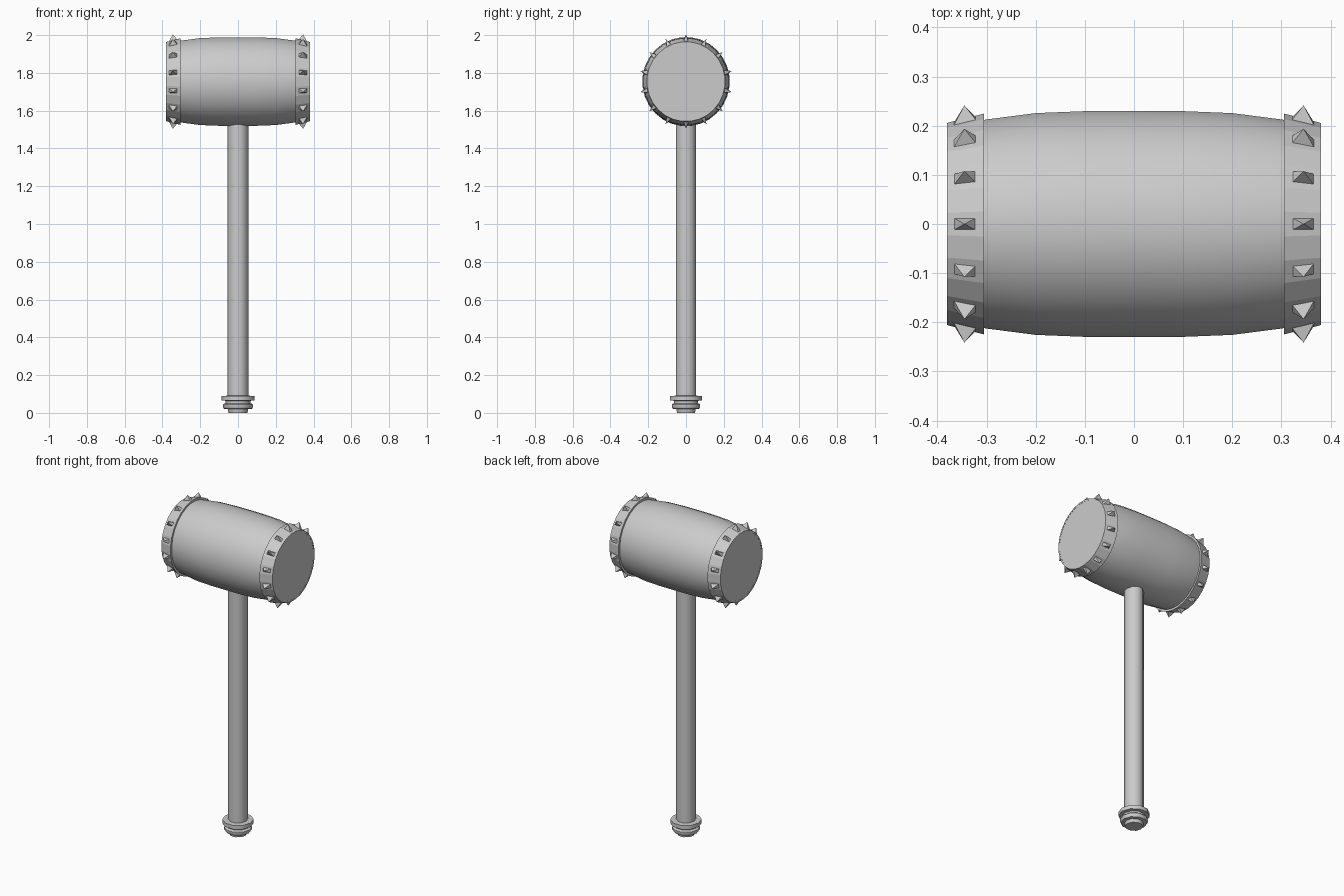
import bpy, bmesh, math
from mathutils import Matrix, Vector

if "Cube" in bpy.data.objects:
    bpy.data.objects.remove(bpy.data.objects["Cube"])

HEAD_Z = 1.754
HEAD_SQUASH = 1.02   # the head is slightly taller than deep


def make(name, bm, smooth=None):
    bmesh.ops.recalc_face_normals(bm, faces=bm.faces)
    me = bpy.data.meshes.new(name)
    bm.to_mesh(me)
    bm.free()
    ob = bpy.data.objects.new(name, me)
    bpy.context.collection.objects.link(ob)
    if smooth:
        bpy.ops.object.select_all(action='DESELECT')
        ob.select_set(True)
        bpy.context.view_layer.objects.active = ob
        bpy.ops.object.shade_smooth_by_angle(angle=math.radians(smooth))
    return ob


def lathe(profile, sides, matrix, offset=0.0, closed=False):
    """Spin (radius, height) points round z, then place with matrix."""
    bm = bmesh.new()
    rings = []
    for r, h in profile:
        ring = []
        for i in range(sides):
            a = 2 * math.pi * (i + offset) / sides
            ring.append(bm.verts.new(matrix @ Vector((r * math.cos(a), r * math.sin(a), h))))
        rings.append(ring)
    pairs = list(zip(rings, rings[1:]))
    if closed:
        pairs.append((rings[-1], rings[0]))
    for lo, hi in pairs:
        for i in range(sides):
            j = (i + 1) % sides
            bm.faces.new((lo[i], lo[j], hi[j], hi[i]))
    if not closed:
        bm.faces.new(rings[0])
        bm.faces.new(rings[-1])
    return bm


ident = Matrix.Identity(4)
# lathe axis turned onto x, raised to the head centre
head_m = (Matrix.Translation((0, 0, HEAD_Z)) @ Matrix.Diagonal((1, 1, HEAD_SQUASH, 1))
          @ Matrix.Rotation(math.radians(90), 4, 'Y'))

# handle shaft
make("handle", lathe([(0.055, 0.05), (0.055, 1.56)], 10, ident), 40)

# stepped pommel
pommel = [(0.05, 0), (0.054, 0.02), (0.074, 0.022), (0.079, 0.03), (0.079, 0.044),
          (0.072, 0.05), (0.066, 0.051), (0.066, 0.064), (0.088, 0.066),
          (0.088, 0.09), (0.055, 0.091)]
make("pommel", lathe(pommel, 10, ident), 40)

# barrel head
half = [(0.2315, 0.0), (0.231, 0.1), (0.227, 0.2), (0.214, 0.3), (0.201, 0.379)]
barrel = [(r, -x) for r, x in reversed(half[1:])] + half
make("barrel_head", lathe(barrel, 28, head_m, 0.5), 35)

# bands and their rings of spikes, one at each end
for side, label in ((-1, "left"), (1, "right")):
    band = [(0.207, 0.38), (0.226, 0.305), (0.205, 0.305), (0.198, 0.38)]
    make(label + "_band", lathe([(r, side * x) for r, x in band], 28, head_m, 0.5, True))

    bm = bmesh.new()
    for k in range(14):
        spin = (Matrix.Translation((0, 0, HEAD_Z)) @ Matrix.Diagonal((1, 1, 1.01, 1))
                @ Matrix.Rotation(2 * math.pi * k / 14, 4, 'X'))
        corners = [(0.368, -0.013, 0.206), (0.368, 0.013, 0.206),
                   (0.32, 0.013, 0.218), (0.32, -0.013, 0.218)]
        base = [bm.verts.new(spin @ Vector((side * x, y, z))) for x, y, z in corners]
        tip = bm.verts.new(spin @ Vector((side * 0.345, 0, 0.2475)))
        bm.faces.new(base)
        for i in range(4):
            bm.faces.new((base[i], base[(i + 1) % 4], tip))
    make(label + "_spikes", bm)
